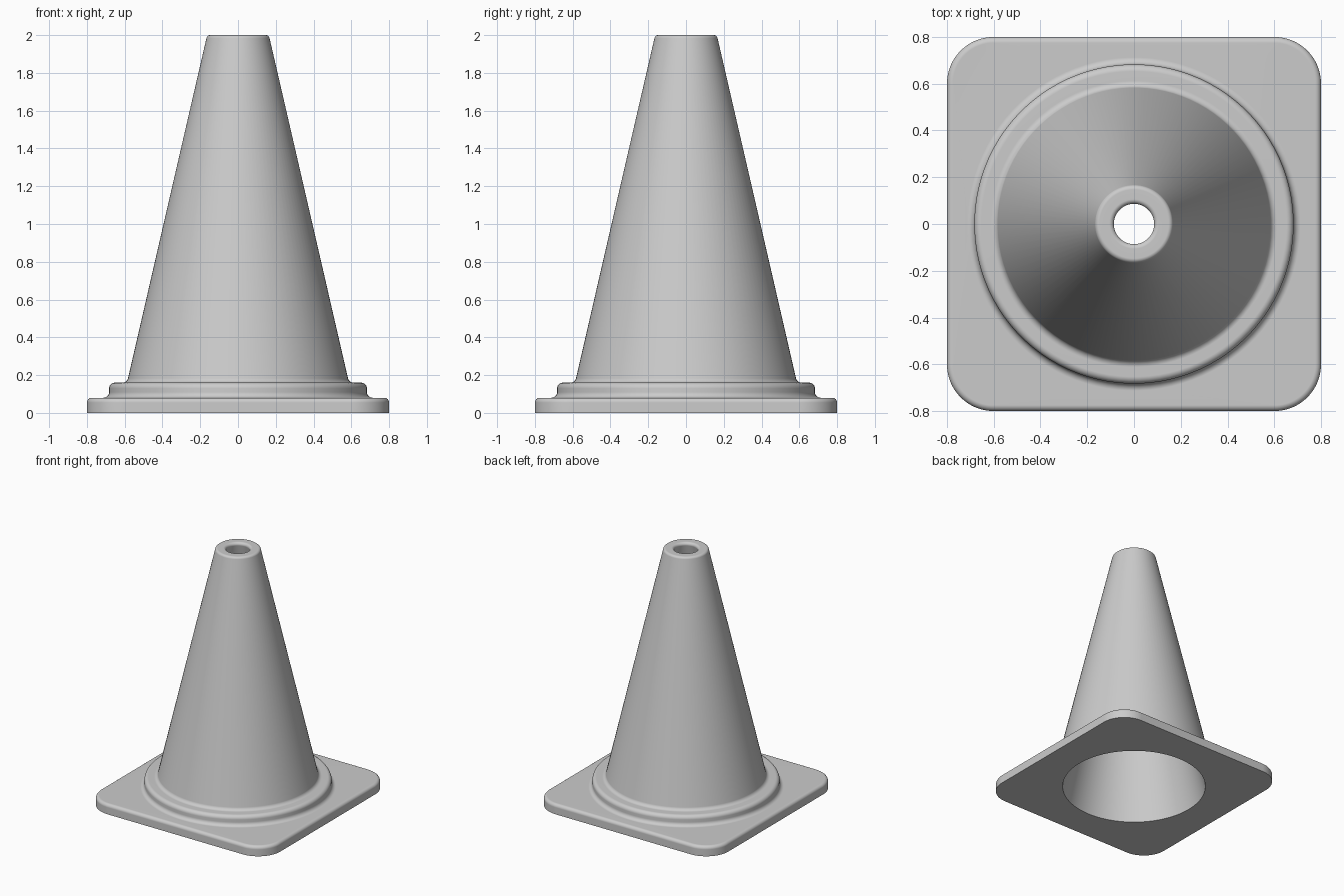
import bpy, bmesh
from math import cos, sin, radians, pi

cube = bpy.data.objects.get("Cube")
if cube:
    bpy.data.objects.remove(cube, do_unlink=True)

STEPS = 24            # points per quarter turn
COUNT = 4 * STEPS


def arc(cx, cz, r, start, end, n=6):
    """Profile points along a rounded edge, as (radius, height)."""
    angles = [radians(start + (end - start) * i / n) for i in range(n + 1)]
    return [(cx + r * cos(a), cz + r * sin(a)) for a in angles]


def square_loop(half, z, flat=0.6):
    """Rounded square outline with straight sides of half-length flat."""
    pts = []
    for q in range(4):
        mid = radians(90 * q + 45)
        sx, sy = (1 if cos(mid) > 0 else -1), (1 if sin(mid) > 0 else -1)
        for j in range(STEPS):
            a = radians(90 * (q + j / (STEPS - 1)))
            r = half - flat
            pts.append((sx * flat + r * cos(a), sy * flat + r * sin(a), z))
    return pts


def circle_loop(r, z):
    angles = [2 * pi * (i + 0.5) / COUNT for i in range(COUNT)]
    return [(r * cos(a), r * sin(a), z) for a in angles]


# Square base plate with a rounded upper edge
loops = [square_loop(0.8, 0)]
loops += [square_loop(r, z) for r, z in arc(0.775, 0.055, 0.025, 0, 90)]

# Raised collar, tapered body, rounded rim and hollow inside
profile = arc(0.713, 0.11, 0.03, 270, 180)
profile += arc(0.653, 0.13, 0.03, 0, 90)
profile += arc(0.612, 0.19, 0.03, 270, 193)
profile += arc(0.1475, 1.98, 0.02, 13, 90)
profile += arc(0.106, 1.98, 0.02, 90, 193)
profile.append((0.54, 0))
loops += [circle_loop(r, z) for r, z in profile]

# Skin the loops into one closed surface
bm = bmesh.new()
rings = [[bm.verts.new(p) for p in loop] for loop in loops]
for k, low in enumerate(rings):
    high = rings[(k + 1) % len(rings)]
    for i in range(COUNT):
        j = (i + 1) % COUNT
        bm.faces.new((low[i], low[j], high[j], high[i]))
bmesh.ops.recalc_face_normals(bm, faces=bm.faces)
mesh = bpy.data.meshes.new("traffic_cone")
bm.to_mesh(mesh)
bm.free()

cone = bpy.data.objects.new("traffic_cone", mesh)
bpy.context.collection.objects.link(cone)

# Plain grey material
grey = bpy.data.materials.new("plain_grey")
grey.use_nodes = True
colour = (0.6, 0.6, 0.6, 1)
grey.diffuse_color = colour
grey.node_tree.nodes["Principled BSDF"].inputs["Base Color"].default_value = colour
mesh.materials.append(grey)

# Smooth shading with crisp bottom edges and even flat areas
bpy.ops.object.select_all(action="DESELECT")
cone.select_set(True)
bpy.context.view_layer.objects.active = cone
bpy.ops.object.shade_smooth_by_angle(angle=radians(35))
weighted = cone.modifiers.new("even_shading", "WEIGHTED_NORMAL")
weighted.keep_sharp = True
